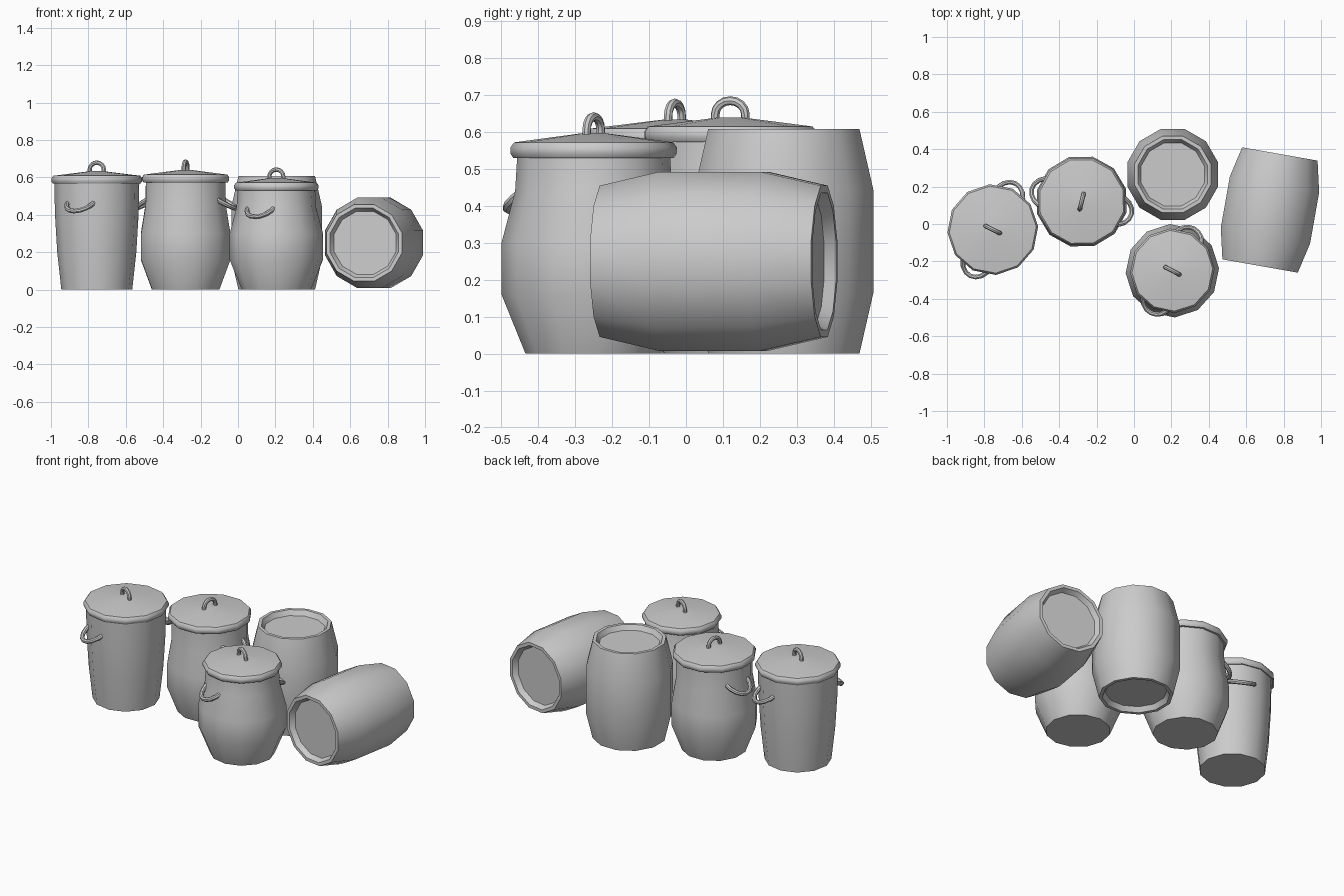
import bpy
import bmesh
from math import cos, sin, pi, radians
from mathutils import Matrix, Vector

cube = bpy.data.objects.get("Cube")
if cube:
    bpy.data.objects.remove(cube)

SIDES = 12

clay = bpy.data.materials.new("grey clay")
clay.use_nodes = True
GREY = (0.6, 0.6, 0.6, 1)
clay.diffuse_color = GREY
clay.node_tree.nodes["Principled BSDF"].inputs["Base Color"].default_value = GREY


def finish(name, mesh, matrix):
    """Place a mesh as a named, shaded object."""
    obj = bpy.data.objects.new(name, mesh)
    bpy.context.collection.objects.link(obj)
    mesh.materials.clear()
    mesh.materials.append(clay)
    obj.matrix_world = matrix
    bpy.ops.object.select_all(action="DESELECT")
    obj.select_set(True)
    bpy.context.view_layer.objects.active = obj
    bpy.ops.object.shade_smooth_by_angle(angle=radians(38))
    return obj


def lathe(name, profile, matrix):
    """Turn (radius, height) points into a closed twelve-sided solid."""
    bm = bmesh.new()
    rings = []
    for r, z in profile:
        rings.append([bm.verts.new((r * cos(2 * pi * i / SIDES), r * sin(2 * pi * i / SIDES), z))
                      for i in range(SIDES)])
    for low, high in zip(rings, rings[1:]):
        for i in range(SIDES):
            j = (i + 1) % SIDES
            bm.faces.new((low[i], low[j], high[j], high[i]))
    bm.faces.new(rings[0][::-1])
    bm.faces.new(rings[-1])
    bmesh.ops.recalc_face_normals(bm, faces=bm.faces)
    mesh = bpy.data.meshes.new(name)
    bm.to_mesh(mesh)
    bm.free()
    return finish(name, mesh, matrix)


def tube(name, points, radius, matrix):
    """Sweep a round section along a path."""
    curve = bpy.data.curves.new(name, "CURVE")
    curve.dimensions = "3D"
    curve.bevel_depth = radius
    curve.bevel_resolution = 2
    curve.use_fill_caps = True
    spline = curve.splines.new("POLY")
    spline.points.add(len(points) - 1)
    for p, co in zip(spline.points, points):
        p.co = (*co, 1)
    helper = bpy.data.objects.new("path", curve)
    bpy.context.collection.objects.link(helper)
    bpy.context.view_layer.update()
    deps = bpy.context.evaluated_depsgraph_get()
    mesh = bpy.data.meshes.new_from_object(helper.evaluated_get(deps))
    bpy.data.objects.remove(helper)
    return finish(name, mesh, matrix)


def lidded_pot(name, x, y, turn, body, lid_z, lid_r, ear_z, ear_r, ear_reach):
    place = Matrix.Translation((x, y, 0)) @ Matrix.Rotation(radians(turn), 4, "Z")
    lathe(name + "_body", body, place)

    # lid: rounded rim with a shallow cone
    lid = [(lid_r - 0.03, lid_z), (lid_r - 0.008, lid_z), (lid_r, lid_z + 0.012),
           (lid_r, lid_z + 0.028), (lid_r - 0.01, lid_z + 0.042), (0.03, lid_z + 0.067)]
    lathe(name + "_lid", lid, place)

    # arched grip on the lid
    arc = [pi * i / 8 for i in range(9)]
    base = lid_z + 0.06
    grip = [(0.042, 0, base)] + [(0.042 * cos(a), 0, base + 0.015 + 0.037 * sin(a)) for a in arc]
    grip.append((-0.042, 0, base))
    tube(name + "_lid_grip", grip, 0.012, place)

    # drooping ears on both sides
    for label, side in (("left", 1), ("right", -1)):
        ear = [(0.078 * cos(a), side * (ear_r + ear_reach * sin(a)), ear_z - 0.05 * sin(a))
               for a in arc]
        tube(f"{name}_{label}_ear", ear, 0.013, place)


def barrel(name, place):
    half = [(0.175, 0.03), (0.192, 0), (0.212, 0), (0.251, 0.165)]
    height = 0.608
    lathe(name, half + [(r, height - z) for r, z in reversed(half)], place)


# straight bucket
lidded_pot("tall_bucket", -0.755, -0.03, -26,
           [(0.19, 0), (0.212, 0.2), (0.224, 0.4), (0.228, 0.58)],
           0.567, 0.243, 0.47, 0.185, 0.09)

# bulging jars
lidded_pot("large_jar", -0.28, 0.12, 76,
           [(0.186, 0), (0.247, 0.16), (0.247, 0.3), (0.222, 0.45), (0.219, 0.59)],
           0.573, 0.24, 0.485, 0.185, 0.09)
lidded_pot("small_jar", 0.205, -0.25, -27,
           [(0.185, 0), (0.25, 0.16), (0.25, 0.3), (0.213, 0.44), (0.207, 0.54)],
           0.53, 0.226, 0.44, 0.175, 0.078)

# standing barrel and barrel on its side
barrel("standing_barrel", Matrix.Translation((0.207, 0.265, 0)) @ Matrix.Rotation(radians(15), 4, "Z"))
barrel("lying_barrel", Matrix.Translation((0.727, 0.075, 0.25))
       @ Matrix.Rotation(radians(-10), 4, "Z") @ Matrix.Rotation(radians(-90), 4, "X")
       @ Matrix.Rotation(radians(15), 4, "Z") @ Matrix.Translation(Vector((0, 0, -0.304))))
